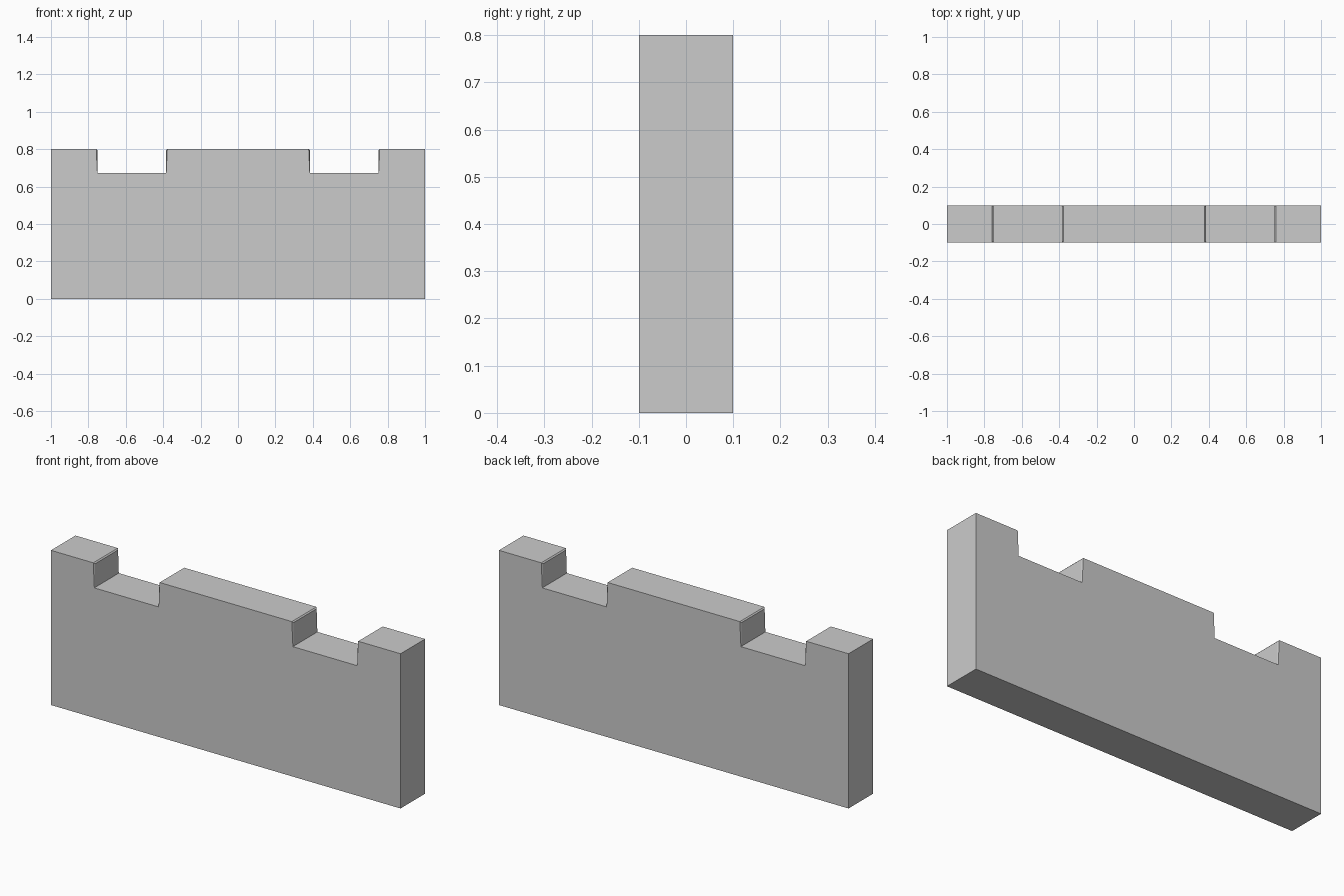
import bpy, bmesh

if "Cube" in bpy.data.objects:
    bpy.data.objects.remove(bpy.data.objects["Cube"])

# Wall outline: half profile mirrored in x
INNER, OUTER, FLOOR, TOP = 0.384, 0.752, 0.672, 0.80
half = [(1, 0), (1, TOP), (OUTER, TOP), (OUTER, FLOOR), (INNER, FLOOR), (INNER, TOP)]
outline = half + [(-x, z) for x, z in reversed(half)]

bm = bmesh.new()
front = bm.faces.new([bm.verts.new((x, -0.1, z)) for x, z in outline])
res = bmesh.ops.extrude_face_region(bm, geom=[front], use_keep_orig=True)
bmesh.ops.translate(bm, vec=(0, 0.2, 0),
                    verts=[g for g in res["geom"] if isinstance(g, bmesh.types.BMVert)])
bmesh.ops.recalc_face_normals(bm, faces=bm.faces)


# Tiny chamfer on the exposed edges of the notch side walls
def is_notch_edge(e):
    a, b = (v.co for v in e.verts)
    same_x = abs(a.x - b.x) < 1e-5 and abs(a.x) < 0.9
    return same_x and max(a.z, b.z) > FLOOR + 0.01


bmesh.ops.bevel(bm, geom=[e for e in bm.edges if is_notch_edge(e)],
                offset=0.006, segments=1, affect='EDGES')

mesh = bpy.data.meshes.new("notched_panel")
bm.to_mesh(mesh)
bm.free()
panel = bpy.data.objects.new("notched_panel", mesh)
bpy.context.collection.objects.link(panel)
